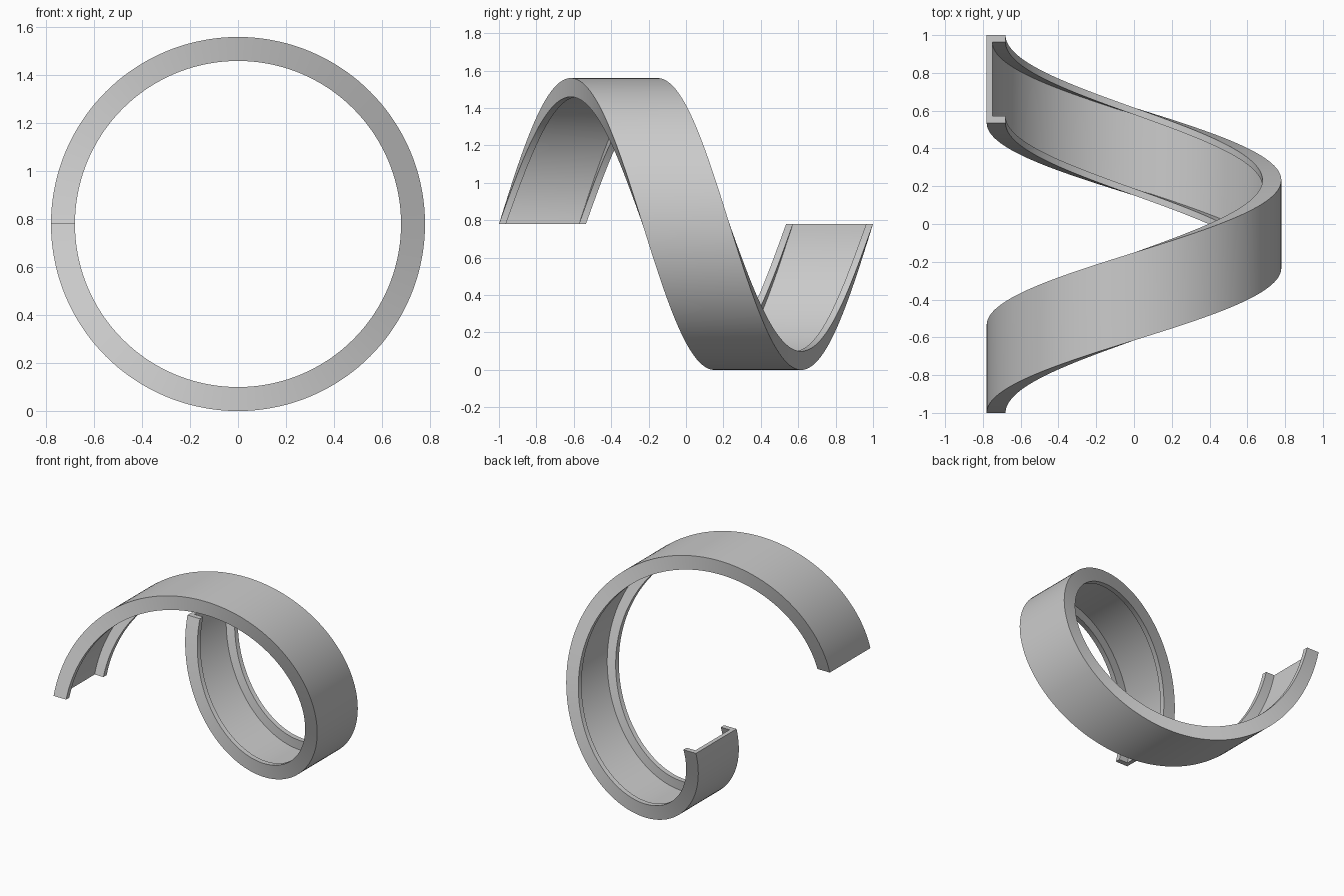
import bpy, bmesh
from math import sin, cos, tau, radians

cube = bpy.data.objects.get("Cube")
if cube:
    bpy.data.objects.remove(cube, do_unlink=True)

# Helix and channel dimensions
OUTER, WEB, INNER = 0.78, 0.75, 0.68
WIDTH, FLANGE = 0.465, 0.037
ADVANCE = 2 - WIDTH
STEPS = 144

# Plain grey material
grey = bpy.data.materials.new("plain grey")
grey.use_nodes = True
colour = (0.6, 0.6, 0.6, 1)
grey.diffuse_color = colour
grey.node_tree.nodes["Principled BSDF"].inputs["Base Color"].default_value = colour

# C-shaped cross-section as (radius, offset along y), open towards the axis
profile = [(OUTER, 0), (OUTER, WIDTH),
           (INNER, WIDTH), (INNER, WIDTH - FLANGE),
           (WEB, WIDTH - FLANGE), (WEB, FLANGE),
           (INNER, FLANGE), (INNER, 0)]

# Sweep the section through one full turn
bm = bmesh.new()
rings = []
for i in range(STEPS + 1):
    t = i / STEPS
    a = tau * t
    rings.append([bm.verts.new((-r * cos(a), -1 + ADVANCE * t + y, OUTER + r * sin(a)))
                  for r, y in profile])
n = len(profile)
for ra, rb in zip(rings, rings[1:]):
    for j in range(n):
        k = (j + 1) % n
        bm.faces.new((ra[j], ra[k], rb[k], rb[j]))

# End caps: the web and two flanges
for ring in (rings[0], rings[-1]):
    bm.faces.new(ring)
bmesh.ops.recalc_face_normals(bm, faces=bm.faces)

mesh = bpy.data.meshes.new("helical_channel")
bm.to_mesh(mesh)
bm.free()
mesh.materials.append(grey)
channel = bpy.data.objects.new("helical_channel", mesh)
bpy.context.collection.objects.link(channel)

# Smooth curved walls with crisp channel edges
bpy.ops.object.select_all(action="DESELECT")
channel.select_set(True)
bpy.context.view_layer.objects.active = channel
bpy.ops.object.shade_smooth_by_angle(angle=radians(30))
